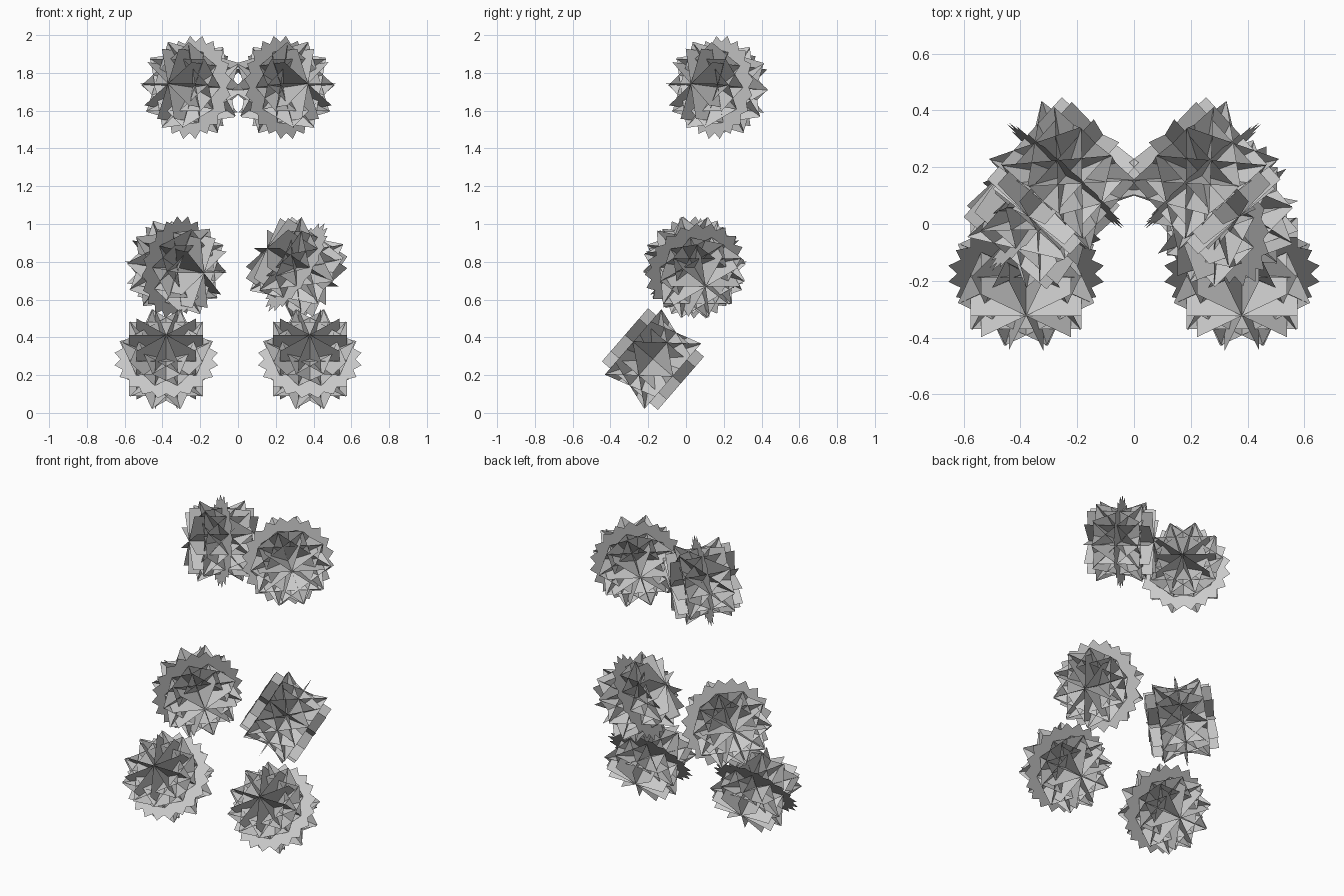
import bpy, bmesh, math
from mathutils import Matrix, Vector

if "Cube" in bpy.data.objects:
    bpy.data.objects.remove(bpy.data.objects["Cube"])

HALF = 0.196          # half side of each leaf card
STEPS = 5             # cards per rotation family
STEP = math.radians(36)


def add_card(bm, rot):
    """One square card through the tuft centre."""
    corners = [(-1, -1), (1, -1), (1, 1), (-1, 1)]
    bm.faces.new([bm.verts.new(rot @ Vector((x * HALF, y * HALF, 0))) for x, y in corners])


def tuft(name, centre, axis):
    """Spiky leaf ball: a flat star of cards, repeated at several tilts."""
    bm = bmesh.new()
    for tilt in (0, 45, 90, 135):
        lean = Matrix.Rotation(math.radians(tilt), 3, 'X')
        for k in range(STEPS):
            add_card(bm, Matrix.Rotation(k * STEP, 3, 'Z') @ lean)
    # orient the star normal along the axis, keeping the cross axis level
    z = Vector(axis).normalized()
    x = Vector((0, 0, 1)).cross(z).normalized()
    y = z.cross(x)
    frame = Matrix((x, y, z)).transposed().to_4x4()
    bm.transform(Matrix.Translation(centre) @ frame)
    mesh = bpy.data.meshes.new(name)
    bm.to_mesh(mesh)
    bm.free()
    bpy.context.collection.objects.link(bpy.data.objects.new(name, mesh))


# upper pair faces outward, lower pair forward and up
for side, s in (("left", -1), ("right", 1)):
    tuft(side + "_upper_leaf_ball", (s * 0.24, 0.17, 1.723), (s * 0.67, -0.74, 0.10))
    tuft(side + "_lower_leaf_ball", (s * 0.38, -0.175, 0.285), (0, -0.75, 0.65))
# middle pair is turned differently on each side
tuft("left_middle_leaf_ball", (-0.325, 0.045, 0.77), (0.745, -0.65, -0.155))
tuft("right_middle_leaf_ball", (0.31, 0.045, 0.77), (-0.8, -0.3, 0.52))
